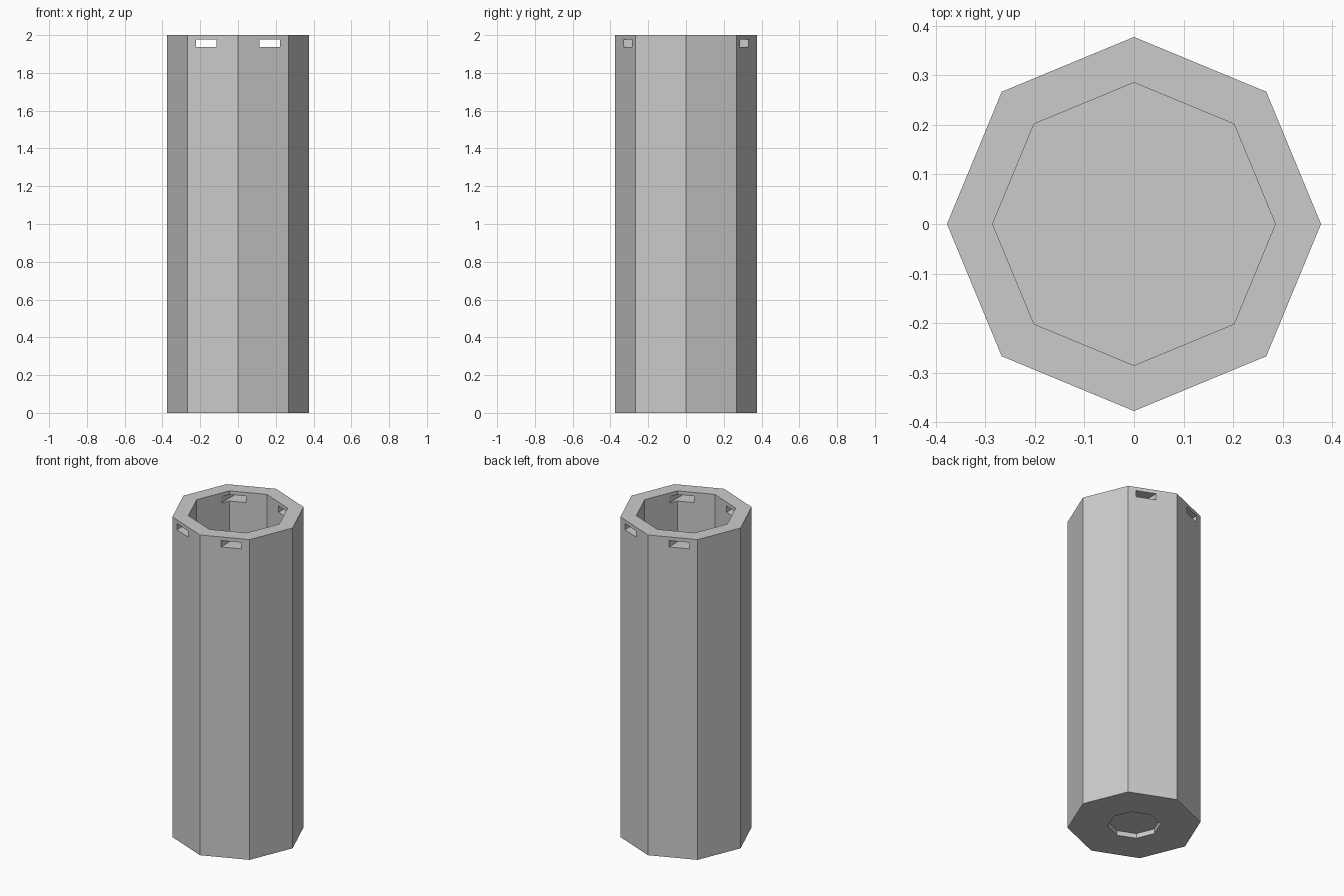
import bpy
from math import pi

OUTER_R, INNER_R = 0.377, 0.285
HEIGHT = 2.0
FLOOR = 0.09

default_cube = bpy.data.objects.get("Cube")
if default_cube:
    bpy.data.objects.remove(default_cube, do_unlink=True)

grey = bpy.data.materials.new("plain grey")
grey.use_nodes = True
colour = (0.6, 0.6, 0.6, 1)
grey.diffuse_color = colour
grey.node_tree.nodes["Principled BSDF"].inputs["Base Color"].default_value = colour


def octagon(name, radius, bottom, top):
    """Upright eight-sided prism with corners on the x and y axes."""
    bpy.ops.mesh.primitive_cylinder_add(
        vertices=8, radius=radius, depth=top - bottom,
        location=(0, 0, (bottom + top) / 2))
    obj = bpy.context.object
    obj.name = name
    obj.data.materials.append(grey)
    return obj


def box(name, size, location):
    bpy.ops.mesh.primitive_cube_add(size=1, location=location)
    obj = bpy.context.object
    obj.name = name
    obj.scale = size
    obj.data.materials.append(grey)
    return obj


# Main body
body = octagon("octagonal_tube", OUTER_R, 0, HEIGHT)

# Hollow inside, shallow recess under the floor, slots through front and back
cutters = [
    octagon("bore_cutter", INNER_R, FLOOR, HEIGHT + 0.1),
    octagon("base_recess_cutter", 0.15, -0.1, 0.03),
]
for side, label in ((1, "left"), (-1, "right")):
    cutters.append(box(label + "_slot_cutter", (0.11, 1, 0.04),
                       (side * 0.168, 0, 1.957)))

# Cut each shape out of the body
bpy.context.view_layer.update()
bpy.ops.object.select_all(action="DESELECT")
bpy.context.view_layer.objects.active = body
body.select_set(True)
for cutter in cutters:
    cutter.hide_render = True
    mod = body.modifiers.new(cutter.name, "BOOLEAN")
    mod.operation = "DIFFERENCE"
    mod.solver = "EXACT"
    mod.object = cutter
    bpy.ops.object.modifier_apply(modifier=mod.name)
for cutter in cutters:
    bpy.data.objects.remove(cutter, do_unlink=True)
bpy.ops.object.shade_flat()
